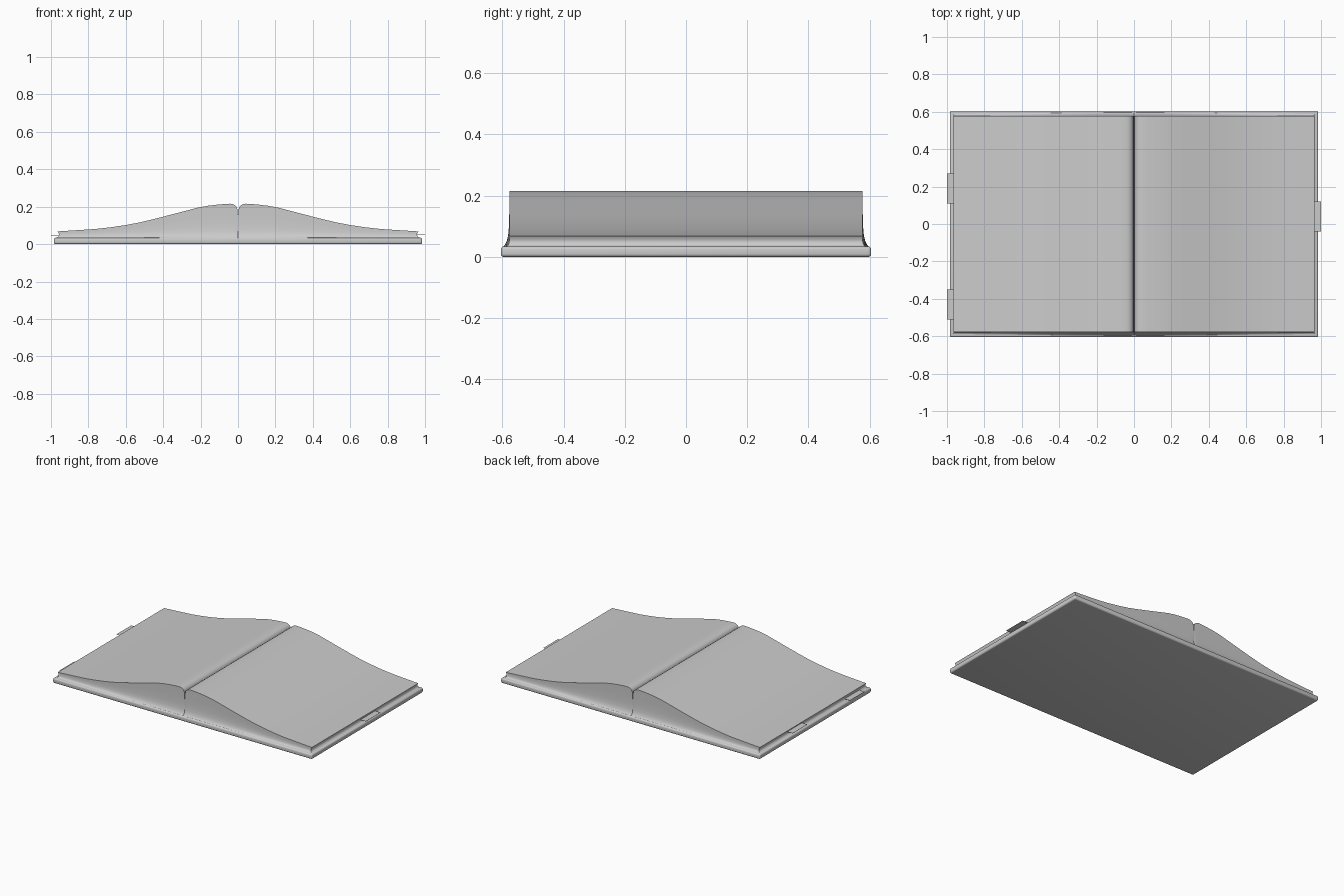
import bpy, bmesh

if "Cube" in bpy.data.objects:
    bpy.data.objects.remove(bpy.data.objects["Cube"])


def box(name, x0, x1, y0, y1, z0, z1, bevel=0.0):
    bpy.ops.mesh.primitive_cube_add(size=1, location=((x0 + x1) / 2, (y0 + y1) / 2, (z0 + z1) / 2))
    ob = bpy.context.object
    ob.name = name
    ob.scale = (x1 - x0, y1 - y0, z1 - z0)
    bpy.ops.object.transform_apply(location=False, rotation=False, scale=True)
    if bevel:
        mod = ob.modifiers.new("rounded_edges", 'BEVEL')
        mod.width = bevel
        mod.segments = 4
        bpy.ops.object.modifier_apply(modifier=mod.name)
        bpy.ops.object.shade_smooth_by_angle(angle=0.6)
    return ob


# Cover board with rounded edges
box("cover", -0.985, 0.985, -0.605, 0.605, 0.0, 0.034, 0.01)

# Half profile of the open pages, from centre crease to outer edge
half = [(0.003, 0.185), (0.007, 0.198), (0.014, 0.207), (0.025, 0.213), (0.04, 0.216),
        (0.07, 0.2145), (0.11, 0.211), (0.16, 0.205), (0.21, 0.196), (0.28, 0.178),
        (0.36, 0.157), (0.45, 0.134), (0.53, 0.115), (0.6, 0.102), (0.68, 0.09),
        (0.76, 0.081), (0.85, 0.075), (0.965, 0.068)]
profile = [(-x, z) for x, z in reversed(half)] + [(0, 0.135)] + half

# Levels up the page edges: height fraction and outward flare
levels = [(0, 0.022), (0.05, 0.014), (0.12, 0.008), (0.22, 0.004), (0.4, 0.001), (0.7, 0.0), (1, 0.0)]
X, Y, BASE = 0.965, 0.577, 0.031

bm = bmesh.new()
rings = []
for t, off in levels:
    inset = 0.008 * 4 * t * (1 - t)  # page ends bow in slightly at mid height
    end = X + off * 0.6 - inset
    ring = []
    for pts, side in ((profile, -1), (profile[::-1], 1)):
        for x, z in pts:
            ring.append(bm.verts.new((x * end / X, side * (Y + off), BASE + t * (z - BASE))))
    rings.append(ring)
n = len(rings[0])
for a, b in zip(rings, rings[1:]):
    for i in range(n):
        j = (i + 1) % n
        bm.faces.new((a[i], a[j], b[j], b[i]))
for ring in (rings[0], rings[-1]):
    for i in range(len(profile) - 1):
        bm.faces.new((ring[i], ring[i + 1], ring[n - 2 - i], ring[n - 1 - i]))
bmesh.ops.recalc_face_normals(bm, faces=bm.faces)
mesh = bpy.data.meshes.new("pages")
bm.to_mesh(mesh)
bm.free()
pages = bpy.data.objects.new("pages", mesh)
bpy.context.collection.objects.link(pages)
bpy.ops.object.select_all(action='DESELECT')
pages.select_set(True)
bpy.context.view_layer.objects.active = pages
bpy.ops.object.shade_smooth_by_angle(angle=0.6)

# Thin paper markers sticking out between the pages
for name, side, y, z in (("marker_right", 1, 0.04, 0.05),
                         ("marker_left_back", -1, 0.19, 0.056),
                         ("marker_left_front", -1, -0.43, 0.044)):
    x0, x1 = sorted((side * 0.93, side * 1.0))
    box(name, x0, x1, y - 0.08, y + 0.08, z, z + 0.001)
